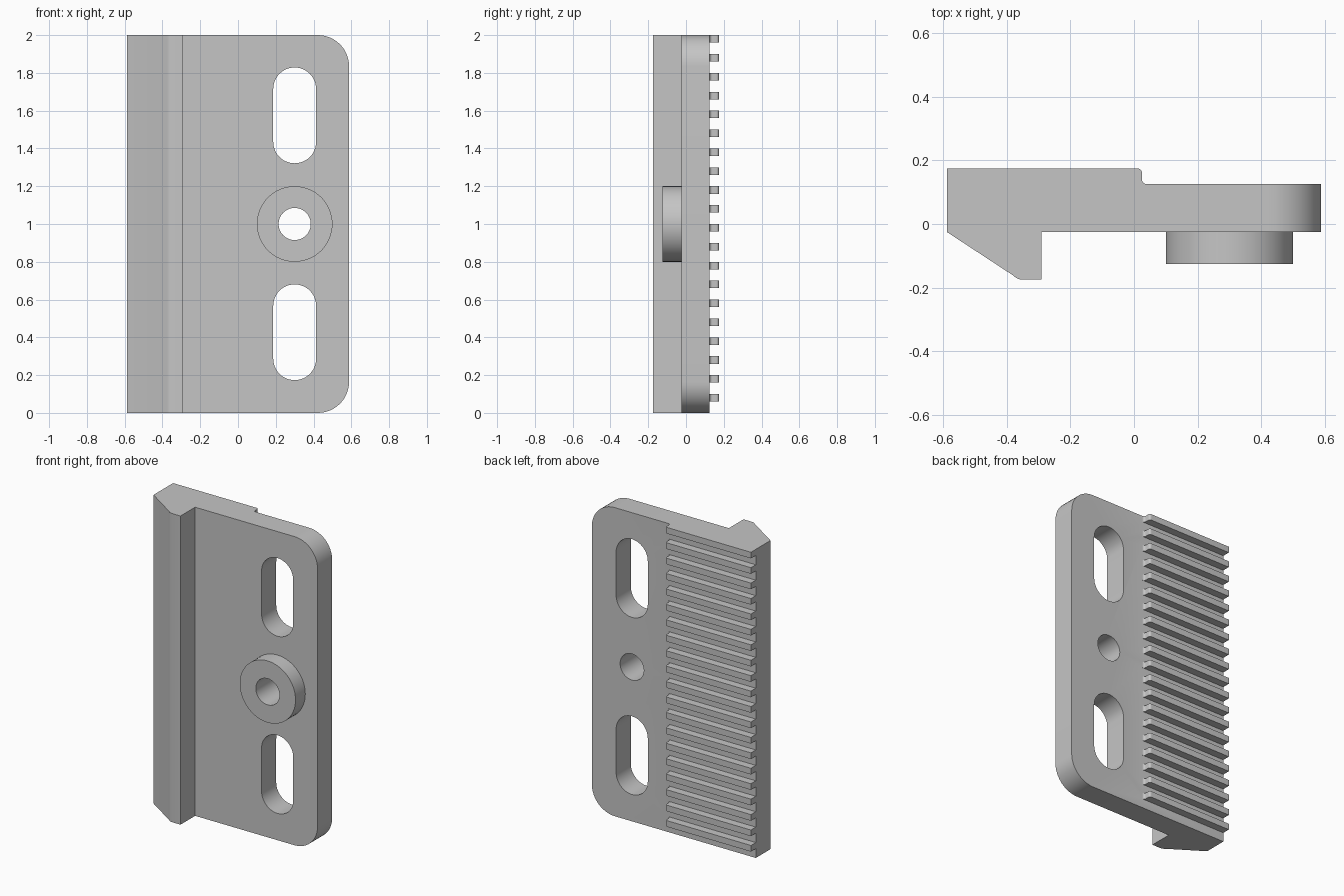
import bpy, bmesh, math

if "Cube" in bpy.data.objects:
    bpy.data.objects.remove(bpy.data.objects["Cube"], do_unlink=True)

grey = bpy.data.materials.new("machined grey")
grey.use_nodes = True
grey.diffuse_color = (0.56, 0.56, 0.56, 1)
grey.node_tree.nodes["Principled BSDF"].inputs["Base Color"].default_value = grey.diffuse_color

LEFT, RIGHT, HEIGHT = -0.588, 0.588, 2.0
FACE, BACK, DEPTH = -0.025, 0.125, 0.175
HOLE_X, MID = 0.3, 1.0


def arc(cx, cy, r, start, end, steps=12):
    """Points along an arc, angles in degrees."""
    angles = [math.radians(start + (end - start) * i / steps) for i in range(steps + 1)]
    return [(cx + r * math.cos(a), cy + r * math.sin(a)) for a in angles]


def prism(name, outline, axis, lo, hi):
    """Extrude an outline: (x, z) along Y, or (x, y) along Z."""
    bm = bmesh.new()
    place = (lambda p: (p[0], lo, p[1])) if axis == "Y" else (lambda p: (p[0], p[1], lo))
    face = bm.faces.new([bm.verts.new(place(p)) for p in outline])
    moved = bmesh.ops.extrude_face_region(bm, geom=[face])["geom"]
    shift = (0, hi - lo, 0) if axis == "Y" else (0, 0, hi - lo)
    bmesh.ops.translate(bm, vec=shift,
                        verts=[v for v in moved if isinstance(v, bmesh.types.BMVert)])
    bmesh.ops.recalc_face_normals(bm, faces=bm.faces)
    mesh = bpy.data.meshes.new(name)
    bm.to_mesh(mesh)
    bm.free()
    mesh.materials.append(grey)
    obj = bpy.data.objects.new(name, mesh)
    bpy.context.collection.objects.link(obj)
    return obj


def activate(obj):
    bpy.ops.object.select_all(action="DESELECT")
    obj.select_set(True)
    bpy.context.view_layer.objects.active = obj


def combine(body, part, operation):
    """Merge a part into the body, or cut it away."""
    part.hide_render = True
    mod = body.modifiers.new(part.name, "BOOLEAN")
    mod.operation, mod.solver, mod.object = operation, "EXACT", part
    activate(body)
    bpy.ops.object.modifier_apply(modifier=mod.name)
    bpy.data.objects.remove(part, do_unlink=True)


# Flat plate with two rounded corners
R = 0.165
outline = [(LEFT, HEIGHT), (LEFT, 0)]
outline += arc(RIGHT - R, R, R, -90, 0)
outline += arc(RIGHT - R, HEIGHT - R, R, 0, 90)
plate = prism("serrated_clamp_plate", outline, "Y", FACE, BACK)

# Bevelled hook along the left edge of the front
hook = [(LEFT, 0.05), (LEFT, FACE), (-0.379, -0.162), (-0.372, -0.168),
        (-0.363, -0.173), (-0.352, -DEPTH), (-0.29, -DEPTH), (-0.29, 0.05)]
combine(plate, prism("hook_ridge", hook, "Z", 0, HEIGHT), "UNION")

# Round boss on the front
boss = arc(HOLE_X, MID, 0.2, 0, 360, 64)[:-1]
combine(plate, prism("boss", boss, "Y", -0.125, 0.05), "UNION")

# Row of serrations on the back, each with a rounded tip and filleted foot
F = 0.015
tooth = [(LEFT, 0.1), (LEFT, DEPTH)]
tooth += arc(0.025 - F, DEPTH - F, F, 90, 0, 6)
tooth += arc(0.025 + F, BACK + F, F, 180, 270, 6)
tooth += [(0.025 + F, 0.1)]
teeth = prism("serrations", tooth, "Z", 0.06, 0.1)
row = teeth.modifiers.new("row", "ARRAY")
row.count = 20
row.use_relative_offset = False
row.use_constant_offset = True
row.constant_offset_displace = (0, 0, 0.1)
activate(teeth)
bpy.ops.object.modifier_apply(modifier=row.name)
combine(plate, teeth, "UNION")

# Two long slots and the bore through the boss
W, HALF = 0.1135, 0.14
for z in (0.427, 1.575):
    slot = arc(HOLE_X, z + HALF, W, 0, 180, 24) + arc(HOLE_X, z - HALF, W, 180, 360, 24)
    combine(plate, prism("slot_cutter", slot, "Y", -0.3, 0.3), "DIFFERENCE")
bore = arc(HOLE_X, MID, 0.085, 0, 360, 48)[:-1]
combine(plate, prism("bore_cutter", bore, "Y", -0.3, 0.3), "DIFFERENCE")

# Smooth the curved walls and keep the machined edges sharp
activate(plate)
bpy.ops.object.shade_smooth_by_angle(angle=math.radians(25))
